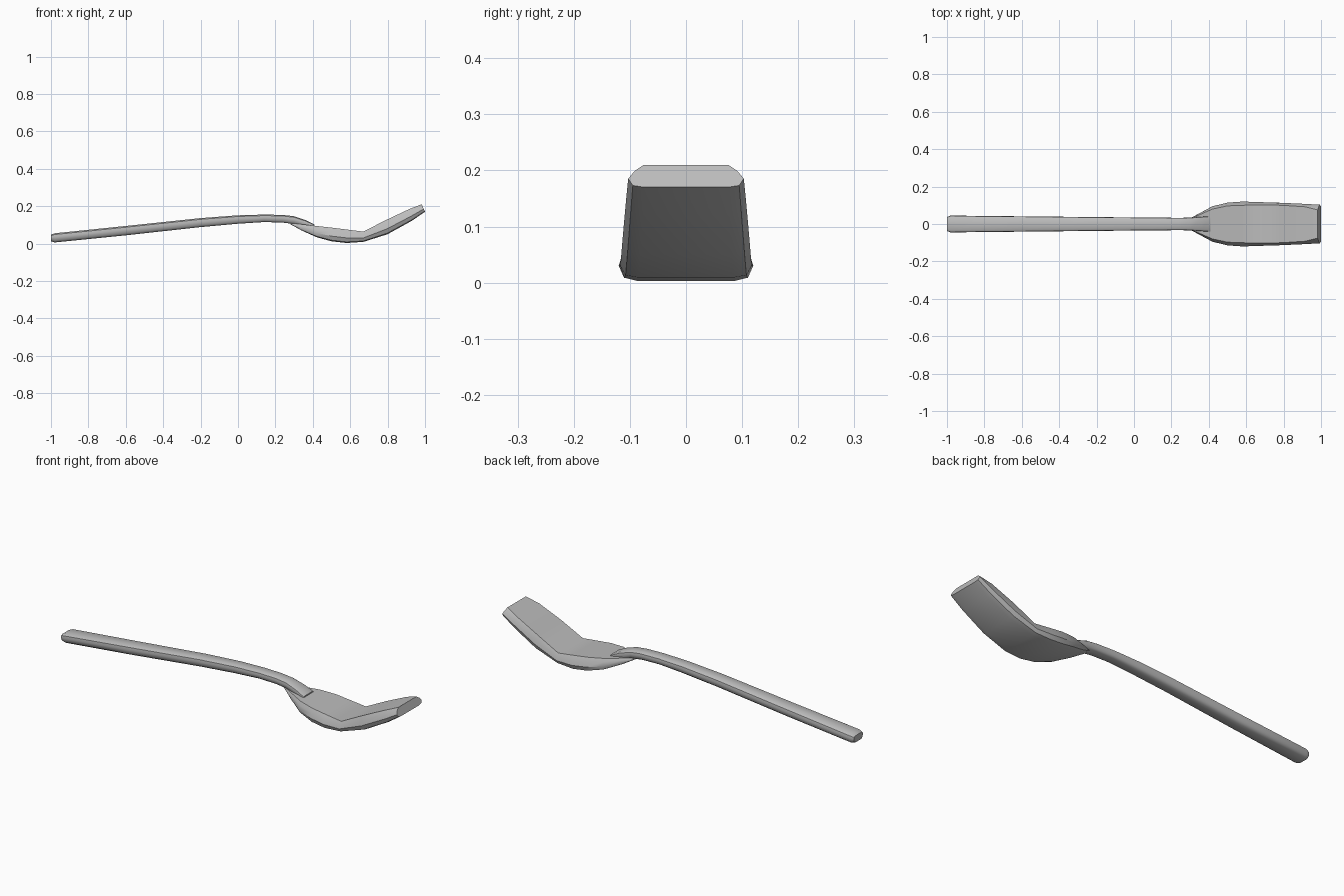
import bpy, bmesh, math

cube = bpy.data.objects.get("Cube")
if cube:
    bpy.data.objects.remove(cube, do_unlink=True)

# One plain metal colour
metal = bpy.data.materials.new("grey metal")
metal.use_nodes = True
grey = (0.5, 0.5, 0.5, 1)
metal.diffuse_color = grey
metal.node_tree.nodes["Principled BSDF"].inputs["Base Color"].default_value = grey


def loft(name, sections, ring, angle):
    """Skin a closed tube through sections, each turned into a ring of points."""
    bm = bmesh.new()
    rings = [[bm.verts.new(p) for p in ring(*s)] for s in sections]
    n = len(rings[0])
    for a, b in zip(rings, rings[1:]):
        for i in range(n):
            j = (i + 1) % n
            bm.faces.new((a[i], a[j], b[j], b[i]))
    bm.faces.new(rings[0])
    bm.faces.new(rings[-1])
    bmesh.ops.recalc_face_normals(bm, faces=bm.faces)
    mesh = bpy.data.meshes.new(name)
    bm.to_mesh(mesh)
    bm.free()
    mesh.materials.append(metal)
    obj = bpy.data.objects.new(name, mesh)
    bpy.context.collection.objects.link(obj)
    bpy.ops.object.select_all(action="DESELECT")
    obj.select_set(True)
    bpy.context.view_layer.objects.active = obj
    bpy.ops.object.shade_smooth_by_angle(angle=math.radians(angle))


def mirrored(half):
    """Close a half outline, listed top to bottom, across y = 0."""
    return half + [(x, -y, z) for x, y, z in reversed(half)]


def handle_ring(x, bottom, top, half):
    h = top - bottom
    return mirrored([(x, half * 0.7, top), (x, half * 0.95, top - h * 0.14),
                     (x, half, top - h * 0.4), (x, half * 0.9, bottom + h * 0.2),
                     (x, half * 0.6, bottom)])


def bowl_ring(x, bottom, top, half, rim, lean=0):
    # Flat top, bevelled rim, and sides rounding under to a broad flat base
    h = top - bottom
    rows = [(rim, 1), (rim + (half - rim) * 0.6, 0.72), (half, 0.38),
            (half * 0.92, 0.08), (half * 0.72, 0)]
    return mirrored([(x - lean * t, y, bottom + h * t) for y, t in rows])


# Handle: x, bottom, top, half width
loft("handle", [
    (-1.0, 0.012, 0.047, 0.038), (-0.98, 0.006, 0.055, 0.045),
    (-0.6, 0.044, 0.094, 0.041), (-0.2, 0.088, 0.136, 0.037),
    (0.0, 0.106, 0.151, 0.035), (0.14, 0.115, 0.155, 0.034),
    (0.24, 0.112, 0.153, 0.033), (0.3, 0.104, 0.146, 0.034),
    (0.36, 0.09, 0.126, 0.038), (0.41, 0.078, 0.101, 0.042),
], handle_ring, 40)

# Bowl: x, bottom, top, half width, rim half width, lean of the section
loft("bowl", [
    (0.28, 0.103, 0.109, 0.02, 0.016), (0.34, 0.07, 0.103, 0.052, 0.045),
    (0.42, 0.034, 0.094, 0.095, 0.08), (0.5, 0.012, 0.085, 0.114, 0.097),
    (0.58, 0.003, 0.075, 0.12, 0.1), (0.67, 0.009, 0.064, 0.117, 0.102),
    (0.8, 0.05, 0.125, 0.113, 0.1, 0.01), (0.93, 0.122, 0.184, 0.107, 0.092, 0.015),
    (1.0, 0.17, 0.21, 0.103, 0.075, 0.018),
], bowl_ring, 35)
